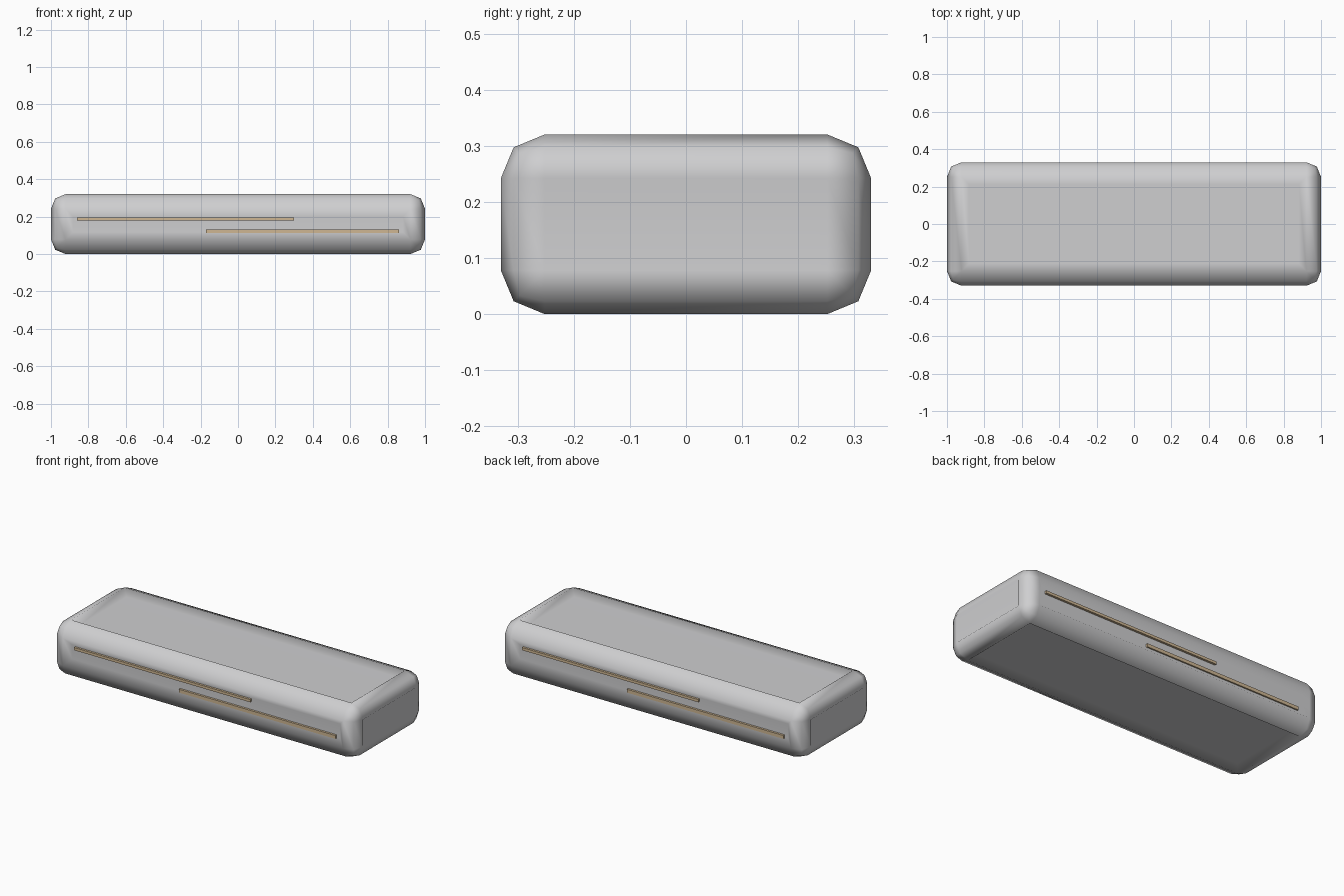
import bpy
import bmesh
from math import radians

LENGTH, WIDTH, HEIGHT = 2.0, 0.66, 0.32
BEVEL = 0.078        # rounding of the casing edges
INSET = 0.04         # width of the sloped recess wall
DEPTH = 0.03         # depth of each recess


def make_material(name, colour):
    mat = bpy.data.materials.new(name)
    mat.use_nodes = True
    mat.diffuse_color = (*colour, 1)
    mat.node_tree.nodes["Principled BSDF"].inputs["Base Color"].default_value = (*colour, 1)
    return mat


def add_object(name, bm, mat):
    mesh = bpy.data.meshes.new(name)
    bm.to_mesh(mesh)
    bm.free()
    mesh.materials.append(mat)
    obj = bpy.data.objects.new(name, mesh)
    bpy.context.collection.objects.link(obj)
    return obj


def box(size, centre):
    bm = bmesh.new()
    bmesh.ops.create_cube(bm, size=1)
    bmesh.ops.scale(bm, vec=size, verts=bm.verts)
    bmesh.ops.translate(bm, vec=centre, verts=bm.verts)
    return bm


if "Cube" in bpy.data.objects:
    bpy.data.objects.remove(bpy.data.objects["Cube"], do_unlink=True)

grey = make_material("light grey", (0.62, 0.62, 0.63))
tan = make_material("pale tan", (0.62, 0.47, 0.29))

# Casing: rounded box with a sloped recess in each of its six sides
bm = box((LENGTH, WIDTH, HEIGHT), (0, 0, HEIGHT / 2))
bmesh.ops.bevel(bm, geom=bm.edges[:], offset=BEVEL, segments=2,
                profile=0.5, affect='EDGES')
bm.normal_update()
sides = [f for f in bm.faces if max(abs(c) for c in f.normal) > 0.999]
bmesh.ops.inset_individual(bm, faces=sides, thickness=INSET, depth=-DEPTH,
                           use_even_offset=True)
bmesh.ops.recalc_face_normals(bm, faces=bm.faces)
for f in bm.faces:
    f.smooth = True
casing = add_object("casing", bm, grey)
weighted = casing.modifiers.new("Weighted Normal", 'WEIGHTED_NORMAL')
weighted.weight = 80

# Light strips: two staggered bars per long side, repeated by a half turn
strips = (("upper", -0.86, 0.30, 0.188, 0.016),
          ("lower", -0.17, 0.86, 0.122, 0.020))
for side, turn in (("front", -1), ("back", 1)):
    for name, start, end, z, thick in strips:
        face_y = WIDTH / 2 - DEPTH
        centre = (-turn * (start + end) / 2, turn * face_y, z)
        add_object(f"{side}_{name}_strip",
                   box((end - start, 0.026, thick), centre), tan)
